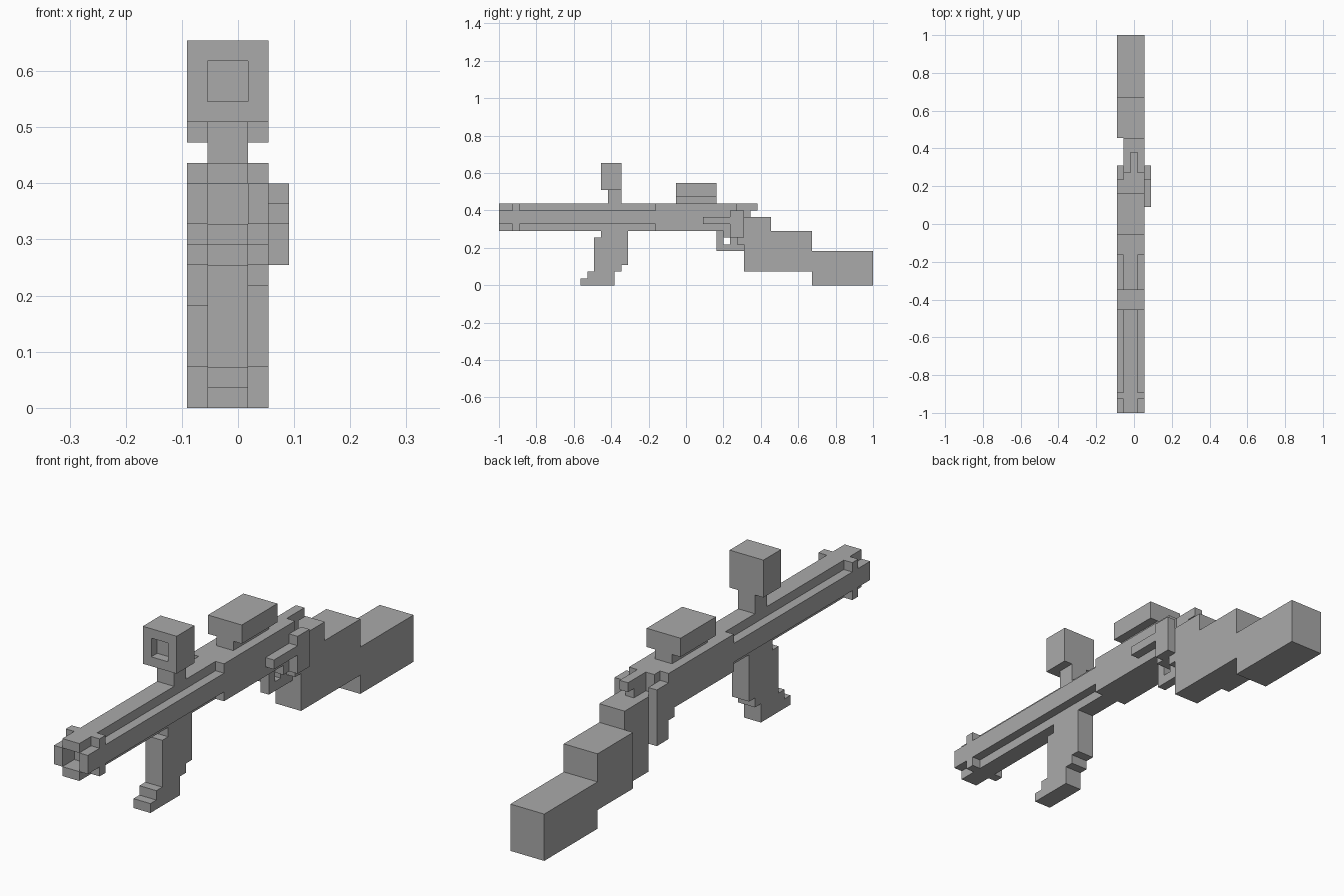
import bpy, bmesh
from itertools import product
from mathutils import Vector

cube = bpy.data.objects.get("Cube")
if cube:
    bpy.data.objects.remove(cube)

U = 2 / 55                       # edge of one block
ORIGIN = Vector((2.5, 27.5, 0))  # grid point placed at the world origin

grey = bpy.data.materials.new("plain grey")
grey.use_nodes = True
grey.diffuse_color = (0.4, 0.4, 0.4, 1)
grey.node_tree.nodes["Principled BSDF"].inputs["Base Color"].default_value = (0.4, 0.4, 0.4, 1)


def box(x, y, z):
    """Grid cells filling a box given by three (start, stop) spans."""
    return set(product(range(*x), range(*y), range(*z)))


FULL, MID, THIN = (0, 4), (1, 3), (2, 3)
LEFT, RIGHT, OUTER = (3, 4), (0, 1), (4, 5)
parts = {}

# Barrel: cross-shaped tube with a square collar and a bored muzzle
parts["barrel"] = (box(MID, (0, 23), (8, 12)) | box(FULL, (0, 23), (9, 11))
                   | box(FULL, (2, 3), (8, 12))) - box(MID, (0, 2), (9, 11))

# Receiver with its stepped rear end
parts["receiver"] = (box(FULL, (23, 34), (8, 12)) | box((1, 4), (34, 35), (8, 12))
                     | box(FULL, (33, 36), (7, 8)) | box((1, 4), (35, 36), (8, 10))
                     | box(RIGHT, (34, 36), (5, 11)) | box(LEFT, (35, 36), (6, 8)))
parts["hammer"] = box(THIN, (35, 38), (11, 12)) | box(THIN, (35, 37), (10, 11))

# Trigger and its guard
parts["trigger_guard"] = box(THIN, (32, 33), (5, 8)) | box(THIN, (33, 36), (5, 6))
parts["trigger"] = box(THIN, (34, 35), (6, 7))

# Side bolt
parts["bolt_plate"] = box(OUTER, (34, 36), (7, 11))
parts["bolt_handle"] = box(OUTER, (30, 34), (9, 10))

# Sights
parts["front_sight"] = box(FULL, (15, 18), (14, 18)) - box(MID, (15, 16), (15, 17))
parts["front_sight_post"] = box(MID, (16, 18), (12, 14))
parts["rear_sight"] = box(FULL, (26, 32), (13, 15))
parts["rear_sight_post"] = box(MID, (26, 32), (12, 13))

# Forward grip with a stepped foot
parts["front_grip"] = (box(MID, (15, 19), (7, 8)) | box(MID, (14, 19), (3, 7))
                       | box(MID, (14, 18), (2, 3)))
parts["grip_foot"] = box(MID, (13, 17), (1, 2)) | box(MID, (12, 17), (0, 1))

# Stock
parts["stock_neck"] = box((1, 4), (36, 40), (2, 10))
parts["stock_middle"] = box(FULL, (40, 46), (2, 8))
parts["stock_butt"] = box(FULL, (46, 55), (0, 5))

solid = set().union(*parts.values())


def build(name, cells):
    """Skin the cells, leaving out faces buried against other blocks."""
    bm = bmesh.new()
    corners = {}
    for cell in cells:
        for axis, side in product(range(3), (0, 1)):
            beside = list(cell)
            beside[axis] += 2 * side - 1
            if tuple(beside) in solid:
                continue
            a, b = (axis + 1) % 3, (axis + 2) % 3
            ring = []
            for da, db in ((0, 0), (1, 0), (1, 1), (0, 1)):
                p = list(cell)
                p[axis] += side
                p[a] += da
                p[b] += db
                key = tuple(p)
                if key not in corners:
                    corners[key] = bm.verts.new((Vector(key) - ORIGIN) * U)
                ring.append(corners[key])
            bm.faces.new(ring if side else ring[::-1])
    # Merge the small squares into large flat faces
    bmesh.ops.dissolve_limit(bm, angle_limit=0.01, verts=bm.verts[:], edges=bm.edges[:])
    mesh = bpy.data.meshes.new(name)
    bm.to_mesh(mesh)
    bm.free()
    mesh.materials.append(grey)
    bpy.context.collection.objects.link(bpy.data.objects.new(name, mesh))


for name, cells in parts.items():
    build(name, cells)
